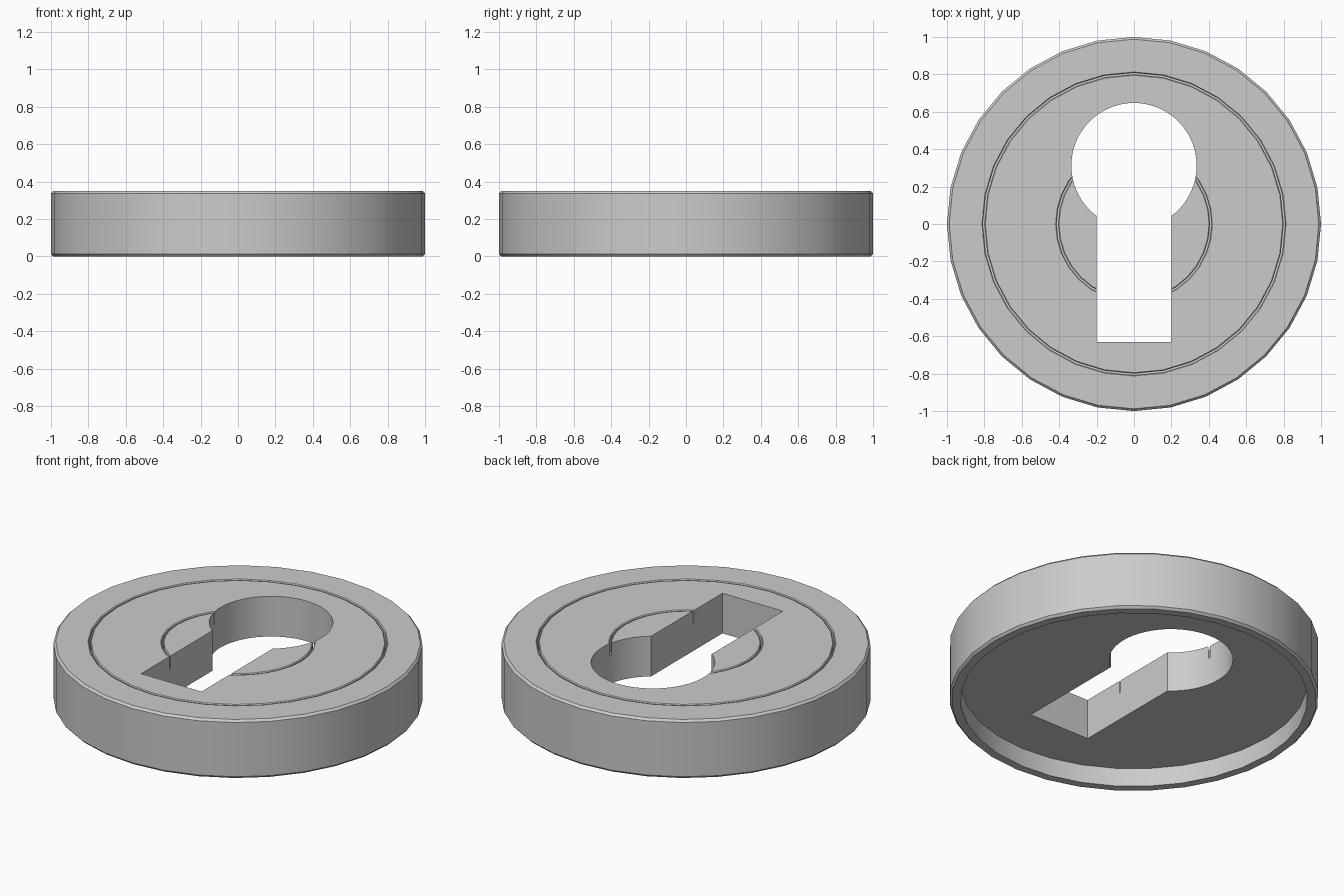
import bpy, bmesh, math

if "Cube" in bpy.data.objects:
    bpy.data.objects.remove(bpy.data.objects["Cube"])

SIDES = 32
HEIGHT = 0.35


def link(name, bm):
    bmesh.ops.recalc_face_normals(bm, faces=bm.faces)
    mesh = bpy.data.meshes.new(name)
    bm.to_mesh(mesh)
    bm.free()
    obj = bpy.data.objects.new(name, mesh)
    bpy.context.collection.objects.link(obj)
    return obj


def lathe(name, profile):
    # Revolve an (r, z) profile; the first and last points become flat caps
    bm = bmesh.new()
    rings = []
    for r, z in profile:
        rings.append([bm.verts.new((r * math.cos(2 * math.pi * i / SIDES),
                                    r * math.sin(2 * math.pi * i / SIDES), z))
                      for i in range(SIDES)])
    for a, b in zip(rings, rings[1:]):
        for i in range(SIDES):
            j = (i + 1) % SIDES
            bm.faces.new((a[i], a[j], b[j], b[i]))
    bm.faces.new(rings[0])
    bm.faces.new(rings[-1])
    return link(name, bm)


def groove(r, depth=0.075, gap=0.004, bevel=0.005):
    # Fine seam with softened lips, listed from outside to inside
    return [(r + gap + bevel, HEIGHT), (r + gap, HEIGHT - bevel),
            (r + gap, HEIGHT - depth), (r - gap, HEIGHT - depth),
            (r - gap, HEIGHT - bevel), (r - gap - bevel, HEIGHT)]


# Round cover: hollow underside, bevelled rim, two seams on the face
profile = [(0.94, 0.11), (0.94, 0.0), (0.988, 0.0), (1.0, 0.013),
           (1.0, HEIGHT - 0.013), (0.988, HEIGHT)]
profile += groove(0.804) + groove(0.41)
cover = lathe("keyhole_cover", profile)

# Keyhole outline: round head with a straight slot below
half, head_r, head_y, slot_y = 0.2, 0.335, 0.312, -0.63
start = -math.acos(half / head_r)
sweep = math.pi - 2 * start
steps = 56
outline = [(-half, slot_y), (half, slot_y)]
outline += [(head_r * math.cos(start + sweep * i / steps),
             head_y + head_r * math.sin(start + sweep * i / steps))
            for i in range(steps + 1)]
bm = bmesh.new()
face = bm.faces.new([bm.verts.new((x, y, -0.2)) for x, y in outline])
ext = bmesh.ops.extrude_face_region(bm, geom=[face], use_keep_orig=True)
bmesh.ops.translate(bm, vec=(0, 0, 0.8),
                    verts=[v for v in ext["geom"] if isinstance(v, bmesh.types.BMVert)])
cutter = link("keyhole_cutter", bm)
cutter.hide_render = True

# Cut the keyhole, then smooth the round walls
bpy.context.view_layer.objects.active = cover
cover.select_set(True)
cut = cover.modifiers.new("keyhole", 'BOOLEAN')
cut.operation = 'DIFFERENCE'
cut.solver = 'EXACT'
cut.object = cutter
bpy.ops.object.modifier_apply(modifier=cut.name)
bpy.data.objects.remove(cutter, do_unlink=True)
bpy.ops.object.shade_smooth_by_angle(angle=math.radians(30))
